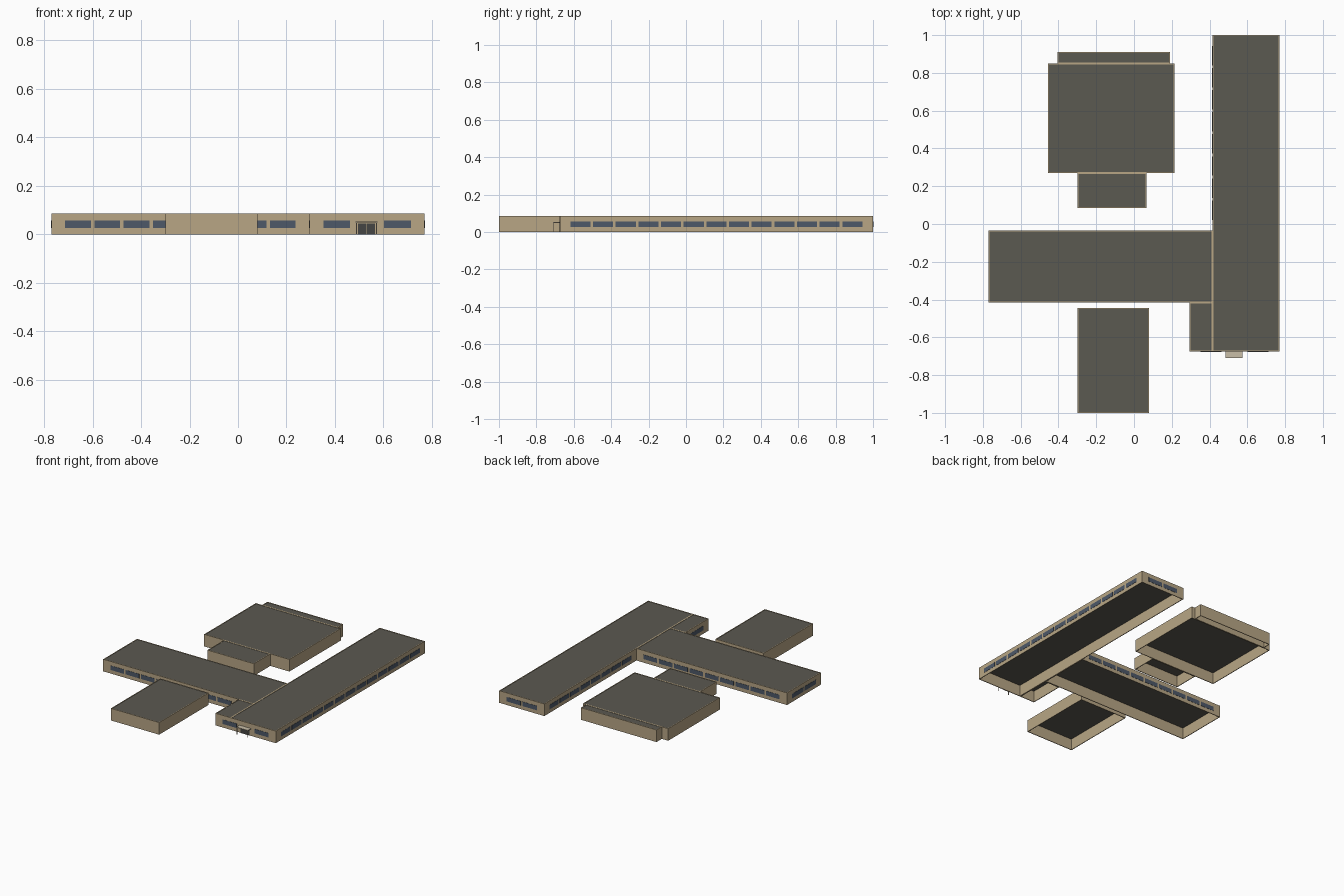
import bpy
import bmesh
from mathutils import Matrix, Vector

if "Cube" in bpy.data.objects:
    bpy.data.objects.remove(bpy.data.objects["Cube"], do_unlink=True)

HEIGHT = 0.086          # wall height
RIM = 0.005             # wall thickness
SILL, HEAD = 0.026, 0.057


def material(name, r, g, b):
    mat = bpy.data.materials.new(name)
    mat.use_nodes = True
    colour = (r, g, b, 1)
    mat.diffuse_color = colour
    mat.node_tree.nodes["Principled BSDF"].inputs["Base Color"].default_value = colour
    return mat


TAN = material("tan_wall", 0.48, 0.38, 0.235)
ROOF = material("dark_roof", 0.105, 0.1, 0.083)
GLASS = material("slate_glass", 0.075, 0.098, 0.138)
CANOPY = material("pale_canopy", 0.58, 0.51, 0.39)
DOOR = material("charcoal_door", 0.06, 0.06, 0.056)


def add_box(bm, low, high):
    low, high = Vector(low), Vector(high)
    matrix = Matrix.Translation((low + high) / 2) @ Matrix.Diagonal((high - low).to_4d())
    bmesh.ops.create_cube(bm, size=1, matrix=matrix)


def finish(bm, name, mat):
    mesh = bpy.data.meshes.new(name)
    bm.to_mesh(mesh)
    bm.free()
    mesh.materials.append(mat)
    obj = bpy.data.objects.new(name, mesh)
    bpy.context.collection.objects.link(obj)
    return obj


def boxes(name, mat, *spans):
    bm = bmesh.new()
    for low, high in spans:
        add_box(bm, low, high)
    return finish(bm, name, mat)


def building(name, x0, x1, y0, y1):
    # Hollow wall ring, open below, with a low rim around the roof
    bm = bmesh.new()
    add_box(bm, (x0, y0, 0), (x1, y1, HEIGHT))
    caps = [f for f in bm.faces if abs(f.normal.z) > 0.5]
    bmesh.ops.delete(bm, geom=caps, context="FACES_ONLY")
    walls = finish(bm, name + "_walls", TAN)
    shell = walls.modifiers.new("thickness", "SOLIDIFY")
    shell.thickness = RIM
    shell.offset = -1
    shell.use_even_offset = True
    # Flat roof set just below the rim
    boxes(name + "_roof", ROOF,
          ((x0 + RIM, y0 + RIM, HEIGHT - 0.006), (x1 - RIM, y1 - RIM, HEIGHT - 0.002)))


def window_row(name, axis, start, end, wall, skip=()):
    # Evenly spaced panes along one wall
    margin, gap, half = 0.05, 0.014, 0.0015
    count = round((end - start - 2 * margin) / 0.12)
    pitch = (end - start - 2 * margin) / count
    spans = []
    for i in range(count):
        if i in skip:
            continue
        a = start + margin + i * pitch + gap / 2
        b = a + pitch - gap
        if axis == "x":
            spans.append(((a, wall - half, SILL), (b, wall + half, HEAD)))
        else:
            spans.append(((wall - half, a, SILL), (wall + half, b, HEAD)))
    boxes(name, GLASS, *spans)


# Building blocks
building("long_wing", 0.415, 0.77, -0.675, 1.0)
building("cross_wing", -0.77, 0.415, -0.415, -0.035)
building("entrance_block", 0.295, 0.415, -0.675, -0.415)
building("front_block", -0.30, 0.08, -1.0, -0.445)
building("main_hall", -0.455, 0.215, 0.27, 0.85)
building("hall_annex", -0.30, 0.065, 0.085, 0.27)
building("hall_rear", -0.405, 0.19, 0.85, 0.91)

# Windows on the classroom wings
window_row("long_wing_outer_windows", "y", -0.675, 1.0, 0.77)
window_row("long_wing_inner_windows", "y", -0.035, 1.0, 0.415)
window_row("long_wing_back_windows", "x", 0.415, 0.77, 1.0)
window_row("entrance_windows", "x", 0.295, 0.77, -0.675, skip=(1,))
window_row("entrance_side_window", "y", -0.675, -0.415, 0.295)
window_row("cross_wing_front_windows", "x", -0.77, 0.295, -0.415)
window_row("cross_wing_back_windows", "x", -0.77, 0.415, -0.035)
window_row("cross_wing_end_windows", "y", -0.415, -0.035, -0.77)

# Entrance: double door, canopy slab and two posts
boxes("double_door", DOOR,
      ((0.495, -0.677, 0), (0.529, -0.673, 0.045)),
      ((0.531, -0.677, 0), (0.565, -0.673, 0.045)))
boxes("entrance_canopy", CANOPY, ((0.485, -0.71, 0.048), (0.575, -0.675, 0.052)))
boxes("canopy_posts", CANOPY,
      *[((x, -0.709, 0), (x + 0.004, -0.705, 0.048)) for x in (0.486, 0.57)])
